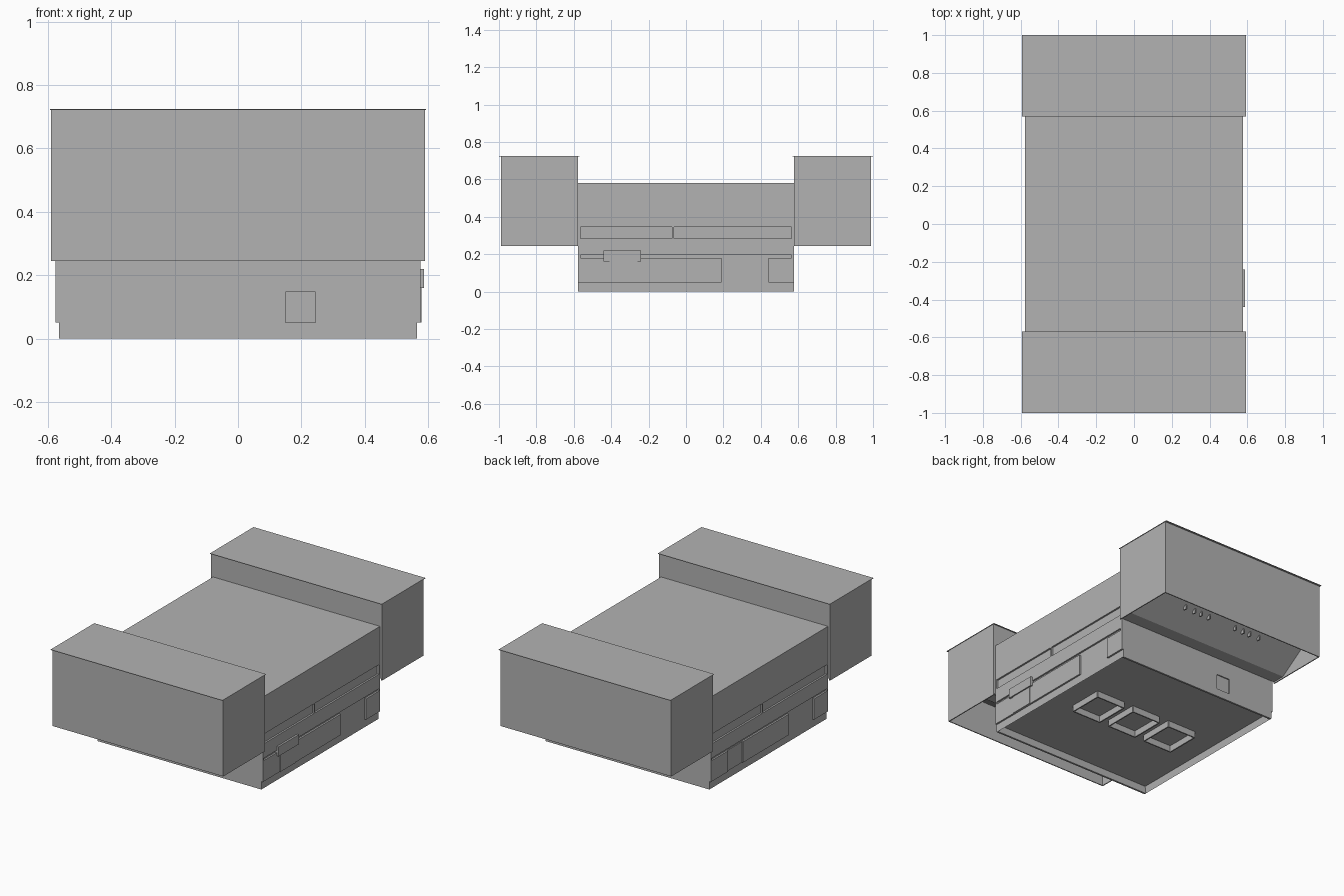
import bpy
import bmesh

old = bpy.data.objects.get("Cube")
if old:
    bpy.data.objects.remove(old, do_unlink=True)

grey = bpy.data.materials.new("plain_grey")
grey.use_nodes = True
colour = (0.45, 0.45, 0.45, 1)
grey.diffuse_color = colour
grey.node_tree.nodes["Principled BSDF"].inputs["Base Color"].default_value = colour


def finish(name, bm):
    bmesh.ops.recalc_face_normals(bm, faces=bm.faces)
    mesh = bpy.data.meshes.new(name)
    bm.to_mesh(mesh)
    bm.free()
    mesh.materials.append(grey)
    obj = bpy.data.objects.new(name, mesh)
    bpy.context.scene.collection.objects.link(obj)
    return obj


def prism(name, profile, x0, x1, turn=1):
    """Extrude a (y, z) profile along x; turn=-1 spins it half a turn."""
    bm = bmesh.new()
    face = bm.faces.new([bm.verts.new((x0 * turn, y * turn, z)) for y, z in profile])
    new = bmesh.ops.extrude_face_region(bm, geom=[face])["geom"]
    verts = [v for v in new if isinstance(v, bmesh.types.BMVert)]
    bmesh.ops.translate(bm, verts=verts, vec=((x1 - x0) * turn, 0, 0))
    return finish(name, bm)


def box(name, x, y, z, turn=1):
    return prism(name, [(y[0], z[0]), (y[1], z[0]), (y[1], z[1]), (y[0], z[1])],
                 x[0], x[1], turn)


CORE, PANEL, END = 0.565, 0.576, 0.577
TOP, LOW, HIGH = 0.58, 0.245, 0.725

# Main hall: solid core with a recessed underside
bm = bmesh.new()
bmesh.ops.create_cube(bm, size=1)
for v in bm.verts:
    v.co = (v.co.x * 2 * CORE, v.co.y * 2 * 0.57, (v.co.z + 0.5) * TOP)
bm.faces.ensure_lookup_table()
floor = min(bm.faces, key=lambda f: f.calc_center_median().z)
bmesh.ops.inset_region(bm, faces=[floor], thickness=0.008)
for v in floor.verts:
    v.co.z = 0.045
finish("main_hall", bm)

# Three square frames under the floor
for i in (-1, 0, 1):
    cx, hx, hy, t = i * 0.27, 0.1, 0.11, 0.008
    for s in (-1, 1):
        ex, ey = cx + s * hx, s * hy
        box("floor_frame_side", (ex - t / 2, ex + t / 2), (-hy, hy), (0.005, 0.05))
        box("floor_frame_end", (cx - hx, cx + hx), (ey - t / 2, ey + t / 2), (0.005, 0.05))

for turn, tag in ((1, "left"), (-1, "right")):
    # Long side cladding, split by grooves and door gaps
    skin = (CORE - 0.005, PANEL)
    for y in ((-END, -0.41), (-0.26, 0.19), (0.44, END)):
        box(tag + "_lower_panel", skin, y, (0.05, 0.18), turn)
    box(tag + "_middle_panel", skin, (-END, END), (0.195, 0.285), turn)
    box(tag + "_upper_panel", skin, (-END, END), (0.345, TOP), turn)
    box(tag + "_band_divider", skin, (-0.075, -0.065), (0.285, 0.345), turn)

for turn, tag in ((1, "back"), (-1, "front")):
    # End wall cladding with a small doorway
    skin = (0.565, END)
    for x in ((-PANEL, -0.245), (-0.15, PANEL)):
        box(tag + "_wall_panel", x, skin, (0.05, 0.147), turn)
    box(tag + "_wall_upper_panel", (-PANEL, PANEL), skin, (0.147, TOP), turn)
    box(tag + "_wall_base", (-CORE, CORE), skin, (0, 0.05), turn)

    # Overhanging hollow block with a raked soffit
    block = [(END, HIGH), (0.988, HIGH), (0.988, LOW), (0.982, LOW),
             (0.982, 0.47), (0.66, 0.255), (END, 0.255)]
    prism(tag + "_block", block, -0.585, 0.585, turn)
    for s in (-1, 1):
        edge = sorted((s * 0.584, s * 0.59))
        box(tag + "_block_side", edge, (END, 0.988), (LOW, HIGH), turn)
    box(tag + "_block_roof", (-0.593, 0.593), (0.57, 1.0), (HIGH - 0.003, HIGH), turn)

    # Small brackets on the soffit
    for s in (-1, 1):
        for x in (0.1, 0.16, 0.21, 0.28):
            box(tag + "_bracket", (s * x - 0.004, s * x + 0.004),
                (0.79, 0.81), (0.325, 0.37), turn)

# Side doors, one with a projecting hood
box("left_door", (CORE - 0.005, 0.58), (-0.41, -0.26), (0.05, 0.16))
box("left_door_hood", (CORE, 0.588), (-0.44, -0.24), (0.16, 0.22))
box("right_door", (CORE - 0.005, 0.57), (-0.41, -0.26), (0.05, 0.18), -1)
